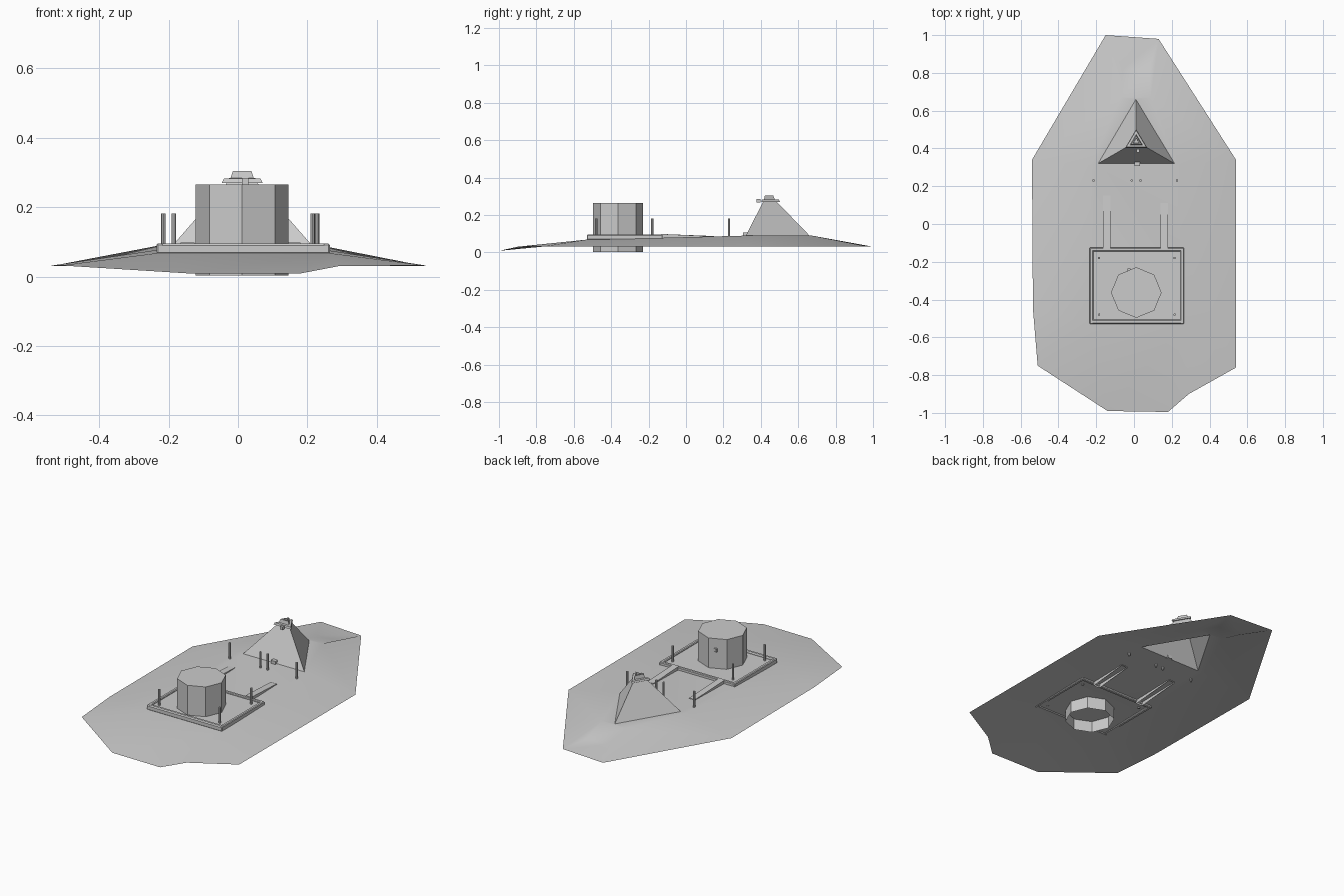
import bpy, bmesh, math
from mathutils import Vector
from mathutils.geometry import delaunay_2d_cdt

if "Cube" in bpy.data.objects:
    bpy.data.objects.remove(bpy.data.objects["Cube"])


def make(name, verts, faces, smooth=False):
    me = bpy.data.meshes.new(name)
    me.from_pydata(verts, [], faces)
    bm = bmesh.new()
    bm.from_mesh(me)
    bmesh.ops.recalc_face_normals(bm, faces=bm.faces)
    bm.to_mesh(me)
    bm.free()
    for p in me.polygons:
        p.use_smooth = smooth
    ob = bpy.data.objects.new(name, me)
    bpy.context.collection.objects.link(ob)
    return ob


def loft(name, rings, bottom=True, top=True):
    """Skin a stack of equal-length rings, with optional end caps."""
    n = len(rings[0])
    verts = [v for r in rings for v in r]
    faces = [(k * n + i, k * n + (i + 1) % n, (k + 1) * n + (i + 1) % n, (k + 1) * n + i)
             for k in range(len(rings) - 1) for i in range(n)]
    if bottom:
        faces.append(tuple(range(n)))
    if top:
        faces.append(tuple(range(len(verts) - n, len(verts))))
    return make(name, verts, faces)


def ring(cx, cy, z, r, n, a0=0.0):
    return [(cx + r * math.cos(a0 + math.tau * i / n),
             cy + r * math.sin(a0 + math.tau * i / n), z) for i in range(n)]


def box(name, x0, x1, y0, y1, z0, z1, bevel=0):
    ob = loft(name, [[(x0, y0, z), (x1, y0, z), (x1, y1, z), (x0, y1, z)] for z in (z0, z1)])
    if bevel:
        m = ob.modifiers.new("bevel", 'BEVEL')
        m.width, m.segments = bevel, 1
    return ob


# Ground: thin open sheet with raised plateau, open beneath the pyramid
outline = [(-.15, 1, .03), (.13, .98, .03), (.54, .34, .03), (.54, -.76, .032),
           (.29, -.90, .03), (.18, -.995, .009), (-.14, -.99, .009),
           (-.51, -.75, .032), (-.535, -.45, .032), (-.54, .34, .03)]
plateau = [(-.23, -.53, .068), (.26, -.53, .068), (.245, -.12, .078), (.24, .31, .089),
           (.09, .67, .09), (-.07, .67, .09), (-.23, .31, .089), (-.225, -.12, .078)]
foot = [(-.19, .32, .088), (.215, .32, .088), (.01, .66, .09)]
slope = [(.08, .82, .045), (-.06, .82, .045)]
pts, edges = [], []
for loop in (outline, plateau, foot):
    s, n = len(pts), len(loop)
    edges += [(s + i, s + (i + 1) % n) for i in range(n)]
    pts += loop
pts += slope
v2, _, tris, orig, _, _ = delaunay_2d_cdt([Vector(p[:2]) for p in pts], edges, [], 1, 1e-5)
verts = [(v.x, v.y, pts[o[0]][2] if o else .08) for v, o in zip(v2, orig)]
f0 = len(outline) + len(plateau)
hole = set(range(f0, f0 + 3))
tris = [t for t in tris if {orig[i][0] if orig[i] else -1 for i in t} != hole]
ground = make("ground", verts, [tuple(t) for t in tris], True)
if sum(p.normal.z for p in ground.data.polygons) < 0:
    ground.data.flip_normals()

# Base tray: thin floor with a chamfered rim
box("base_floor", -.225, .255, -.52, -.135, .076, .087)
box("base_rim_front", -.235, .265, -.53, -.505, .064, .096, .006)
box("base_rim_back", -.235, .265, -.145, -.125, .066, .095, .004)
box("base_rim_left", -.235, -.215, -.53, -.125, .066, .095, .004)
box("base_rim_right", .245, .265, -.53, -.125, .066, .095, .004)

# Octagonal drum, open at the bottom, with a small knob at the back
loft("drum", [ring(.012, -.363, z, .134, 8) for z in (.003, .265)], bottom=False)
box("drum_knob", -.035, -.018, -.25, -.235, .188, .208)

# Tapering rails running back from the tray, open underneath
for name, x, end in (("left_rail", -.145, .15), ("right_rail", .16, .11)):
    w = .02
    near = [(x - w, -.13), (x + w, -.13), (x + w, end), (x - w, end)]
    loft(name, [[(a, b, .055 if b < 0 else .078) for a, b in near],
                [(a, b, .098 if b < 0 else .087) for a, b in near]], bottom=False)

# Posts
spots = [(-.185, -.18), (.215, -.18), (-.185, -.48), (.215, -.48),
         (-.215, .23), (-.012, .23), (.035, .23), (.228, .23)]
for i, (x, y) in enumerate(spots):
    loft(f"post_{i + 1}", [ring(x, y, z, .0065, 8) for z in (.068, .182)])

# Three-sided pyramid with cut-off tip, open at the bottom
apex = Vector((.012, .437, .32))


def slice_at(z, grow=1.0):
    out = []
    for p in foot:
        t = (z - p[2]) / (apex.z - p[2])
        q = Vector(p).lerp(apex, t)
        c = Vector((apex.x, apex.y, z))
        out.append(tuple(c + (Vector((q.x, q.y, z)) - c) * grow))
    return out


loft("pyramid", [foot, slice_at(.278)], bottom=False)

# Nested triangular collar and cap on the tip
collar = [slice_at(.27, 1.35), slice_at(.282, 1.6), slice_at(.284, 1.0), slice_at(.272, .9)]
loft("tip_collar", collar + [collar[0]], bottom=False, top=False)
cap = [slice_at(.28, 1.0), slice_at(.304, 1.9), slice_at(.304, 1.2), slice_at(.285, .5)]
loft("tip_cap", cap, bottom=False)
box("tip_latch", .012, .03, .378, .398, .266, .284)

# Small block at the pyramid foot
box("foot_block", .003, .033, .306, .33, .086, .106)
